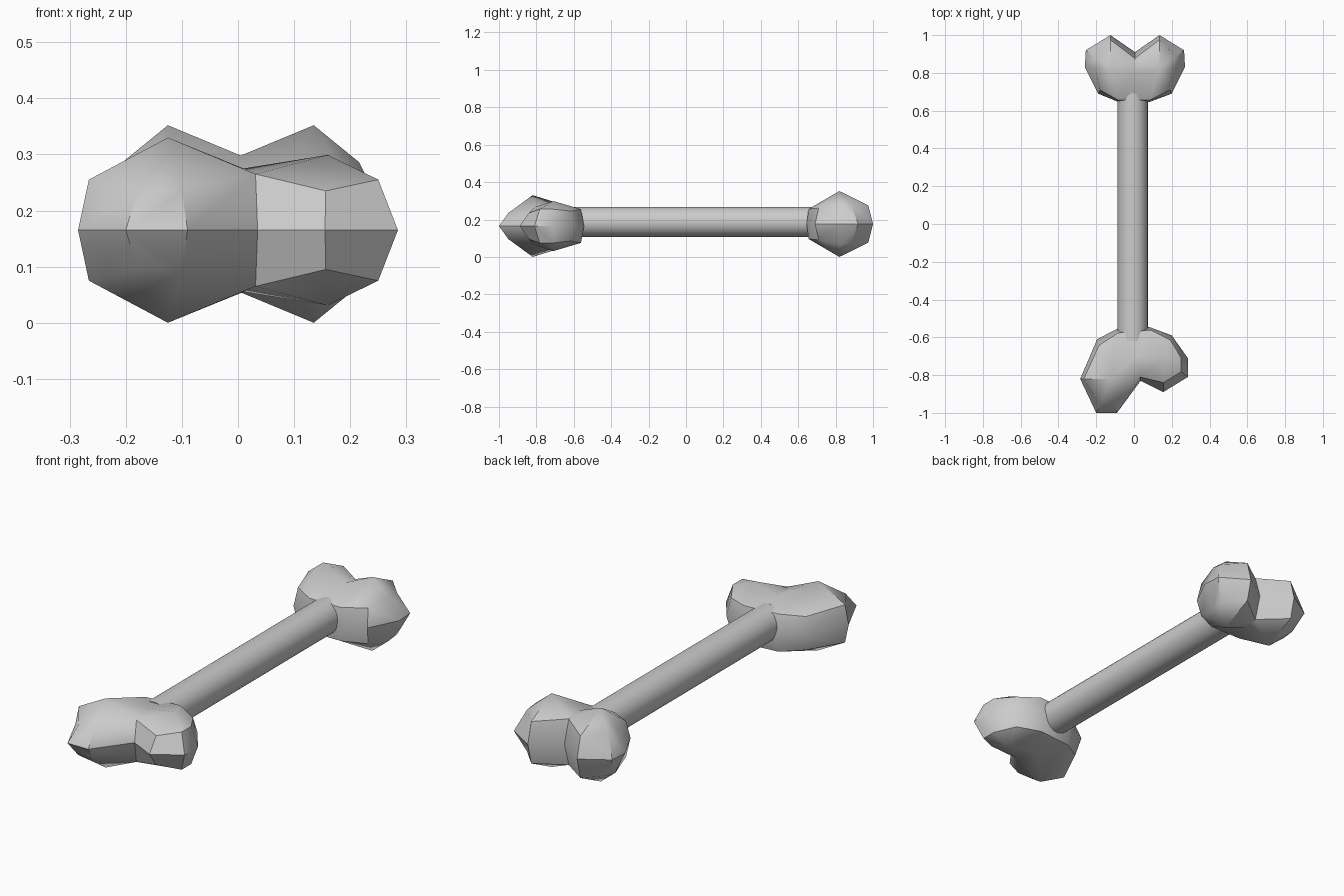
import bpy, bmesh, math
from mathutils import Vector

cube = bpy.data.objects.get("Cube")
if cube:
    bpy.data.objects.remove(cube, do_unlink=True)

# One plain grey for the whole bone
grey = bpy.data.materials.new("bone grey")
grey.use_nodes = True
colour = (0.6, 0.6, 0.6, 1)
grey.diffuse_color = colour
grey.node_tree.nodes["Principled BSDF"].inputs["Base Color"].default_value = colour


def finish(obj, angle):
    """Give an object its material and smooth all but its sharp edges."""
    obj.data.materials.clear()
    obj.data.materials.append(grey)
    bpy.ops.object.select_all(action="DESELECT")
    obj.select_set(True)
    bpy.context.view_layer.objects.active = obj
    bpy.ops.object.shade_smooth_by_angle(angle=math.radians(angle))


def knuckle(name, outline, notch, peaks, saddle, middle):
    """Two-lobed bone end. Each outline point is x, y, the share by which the
    rim is pulled in towards its lobe's peak, and the rim's height above the
    middle. The underside mirrors the upper side about the middle height."""
    bm = bmesh.new()
    girth = [bm.verts.new((x, y, middle)) for x, y, pull, rise in outline]
    count = len(outline)

    for side in (1, -1):
        # Rim between the girth and the rounded cap
        rim = []
        for i, (x, y, pull, rise) in enumerate(outline):
            target = saddle if i == notch else peaks[0] if i < notch else peaks[1]
            flat = Vector((x, y)).lerp(Vector(target[:2]), pull)
            rim.append(bm.verts.new((flat.x, flat.y, middle + side * rise)))
        for i in range(count):
            j = (i + 1) % count
            bm.faces.new((girth[i], girth[j], rim[j], rim[i]))

        # Cap: one fan round each peak, joined by the saddle
        left, right, dip = [
            bm.verts.new((x, y, middle + side * rise))
            for x, y, rise in (*peaks, saddle)
        ]
        for i in range(count - 1):
            bm.faces.new((rim[i], rim[i + 1], left if i < notch else right))
        for a, b in ((rim[0], left), (left, rim[notch]),
                     (rim[notch], right), (right, rim[-1]), (rim[-1], rim[0])):
            bm.faces.new((a, b, dip))

    bmesh.ops.recalc_face_normals(bm, faces=bm.faces)
    mesh = bpy.data.meshes.new(name)
    bm.to_mesh(mesh)
    bm.free()
    obj = bpy.data.objects.new(name, mesh)
    bpy.context.collection.objects.link(obj)
    finish(obj, 36)


# Shaft
bpy.ops.mesh.primitive_cylinder_add(
    vertices=32, radius=0.08, depth=1.32,
    location=(-0.007, 0.04, 0.187), rotation=(math.pi / 2, 0, 0))
shaft = bpy.context.object
shaft.name = "shaft"
finish(shaft, 30)

# Front end, with the right lobe longer than the left one
knuckle(
    "front_knuckle",
    [(-0.08, -0.55, 0.1, 0.09), (-0.195, -0.61, 0.15, 0.08),
     (-0.285, -0.82, 0.12, 0.09), (-0.2, -1, 0.28, 0.07),
     (-0.09, -1, 0.28, 0.07), (0.035, -0.83, 0.15, 0.1),
     (0.155, -0.89, 0.28, 0.07), (0.285, -0.81, 0.28, 0.09),
     (0.285, -0.71, 0.28, 0.09), (0.2, -0.59, 0.2, 0.08),
     (0.08, -0.545, 0.1, 0.09)],
    notch=5,
    peaks=[(-0.125, -0.82, 0.165), (0.16, -0.71, 0.134)],
    saddle=(0.01, -0.7, 0.11), middle=0.165)

# Back end, with even lobes
knuckle(
    "back_knuckle",
    [(-0.08, 0.645, 0.06, 0.08), (-0.19, 0.69, 0.15, 0.085),
     (-0.26, 0.83, 0.4, 0.11), (-0.255, 0.92, 0.35, 0.1),
     (-0.125, 1, 0.14, 0.1), (0.005, 0.91, 0.3, 0.11),
     (0.135, 1, 0.14, 0.1), (0.265, 0.92, 0.35, 0.1),
     (0.27, 0.83, 0.4, 0.11), (0.2, 0.69, 0.15, 0.085),
     (0.08, 0.645, 0.06, 0.08)],
    notch=5,
    peaks=[(-0.125, 0.82, 0.176), (0.135, 0.82, 0.176)],
    saddle=(0.005, 0.8, 0.122), middle=0.176)
